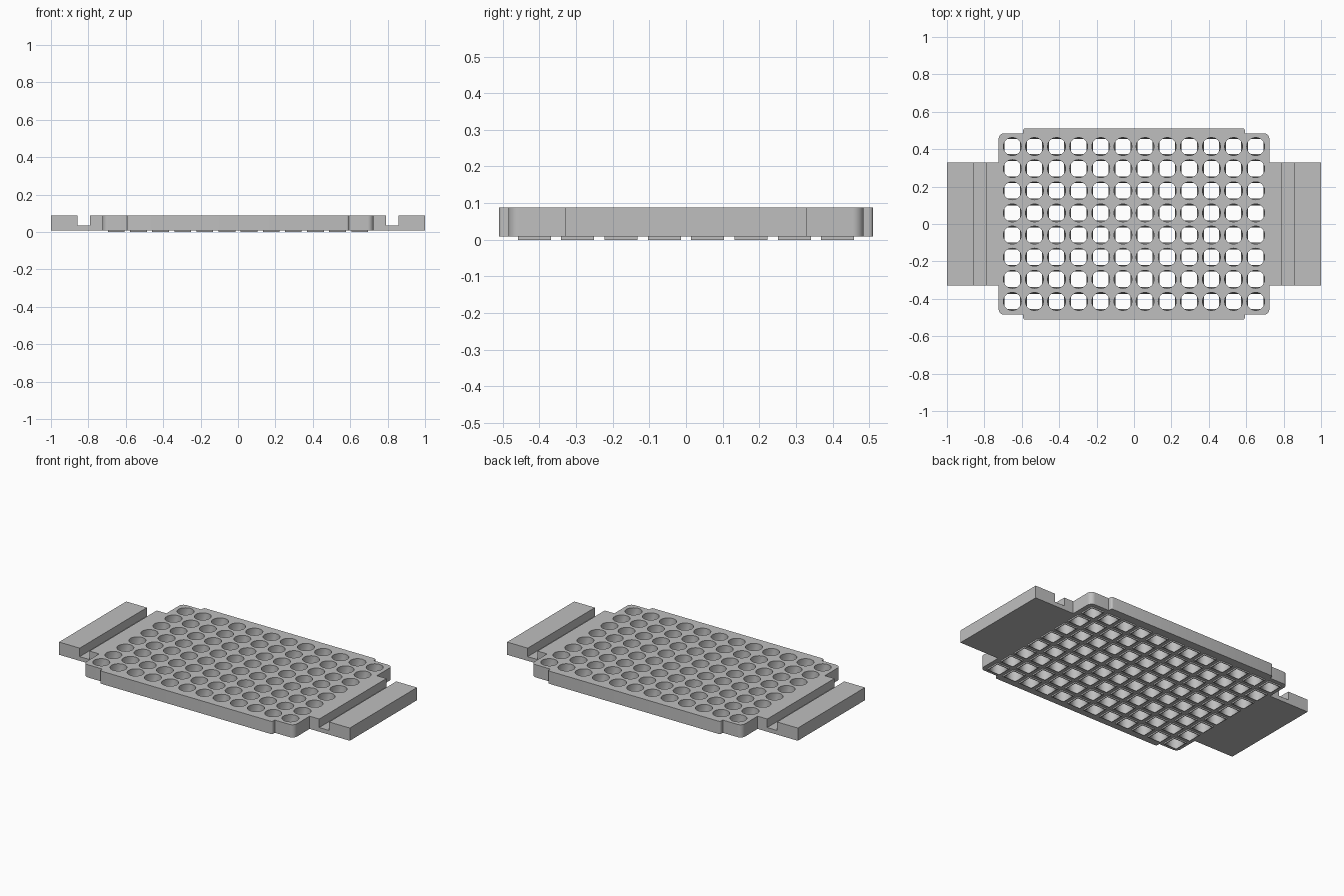
import bpy
import bmesh
from math import pi, cos, sin, radians

cube = bpy.data.objects.get("Cube")
if cube:
    bpy.data.objects.remove(cube, do_unlink=True)

TOP, UNDER = 0.088, 0.009      # plate top and underside heights
PITCH = 0.1183                 # well spacing
COLS, ROWS = 12, 8
RADIUS, INNER, OUTER = 0.048, 0.041, 0.045
SEG = 32

grey = bpy.data.materials.new("light_grey")
grey.use_nodes = True
colour = (0.52, 0.52, 0.52, 1)
grey.diffuse_color = colour
grey.node_tree.nodes["Principled BSDF"].inputs["Base Color"].default_value = colour


def finish(name, bm):
    """Turn a bmesh into a shaded, coloured object."""
    bmesh.ops.recalc_face_normals(bm, faces=bm.faces)
    mesh = bpy.data.meshes.new(name)
    bm.to_mesh(mesh)
    bm.free()
    mesh.materials.append(grey)
    ob = bpy.data.objects.new(name, mesh)
    bpy.context.collection.objects.link(ob)
    bpy.ops.object.select_all(action='DESELECT')
    ob.select_set(True)
    bpy.context.view_layer.objects.active = ob
    bpy.ops.object.shade_smooth_by_angle(angle=radians(30))
    return ob


def arc(cx, cy, r, steps):
    return [(cx + r * cos(pi / 2 * i / steps), cy + r * sin(pi / 2 * i / steps))
            for i in range(steps + 1)]


def loop(bm, points, z):
    """Closed ring of vertices; returns its vertices and edges."""
    verts = [bm.verts.new((x, y, z)) for x, y in points]
    edges = [bm.edges.new((v, verts[(i + 1) % len(verts)])) for i, v in enumerate(verts)]
    return verts, edges


def bridge(bm, low, high):
    n = len(low)
    for i in range(n):
        j = (i + 1) % n
        bm.faces.new((low[i], low[j], high[j], high[i]))


def square(cx, cy, h):
    return [(cx + h, cy + h), (cx - h, cy + h), (cx - h, cy - h), (cx + h, cy - h)]


# Plate outline: rounded corners with a shallow step, mirrored to four quadrants
quarter = arc(0.693, 0.454, 0.031, 8) + [(0.593, 0.485)] + arc(0.581, 0.499, 0.012, 4)
half = quarter + [(-x, y) for x, y in reversed(quarter)]
outline = half + [(x, -y) for x, y in reversed(half)]

bm = bmesh.new()
top_ring, top_edges = loop(bm, outline, TOP)
low_ring, low_edges = loop(bm, outline, UNDER)
bridge(bm, low_ring, top_ring)

# Wells: round at the top, square at the bottom, with a thin square collar below
for col in range(COLS):
    for row in range(ROWS):
        cx = (col - (COLS - 1) / 2) * PITCH
        cy = (row - (ROWS - 1) / 2) * PITCH
        circle = [(cx + RADIUS * cos(2 * pi * i / SEG), cy + RADIUS * sin(2 * pi * i / SEG))
                  for i in range(SEG)]
        rim, rim_edges = loop(bm, circle, TOP)
        mouth, _ = loop(bm, square(cx, cy, INNER), 0)
        foot, _ = loop(bm, square(cx, cy, OUTER), 0)
        collar, collar_edges = loop(bm, square(cx, cy, OUTER), UNDER)
        top_edges += rim_edges
        low_edges += collar_edges
        bridge(bm, mouth, foot)
        bridge(bm, foot, collar)
        q = SEG // 4
        for k in range(4):
            for i in range(k * q, (k + 1) * q):
                bm.faces.new((mouth[k], rim[i], rim[(i + 1) % SEG]))
            bm.faces.new((mouth[k], rim[(k + 1) * q % SEG], mouth[(k + 1) % 4]))

bmesh.ops.triangle_fill(bm, edges=top_edges, use_beauty=True, normal=(0, 0, 1))
bmesh.ops.triangle_fill(bm, edges=low_edges, use_beauty=True, normal=(0, 0, -1))
finish("well_plate", bm)

# Side arms: slotted profile extruded across the depth
profile = [(0.724, UNDER), (1, UNDER), (1, TOP), (0.858, TOP),
           (0.858, 0.035), (0.79, 0.035), (0.79, TOP), (0.724, TOP)]
for name, side in (("left_arm", 1), ("right_arm", -1)):
    bm = bmesh.new()
    face = bm.faces.new([bm.verts.new((side * x, -0.33, z)) for x, z in profile])
    sweep = bmesh.ops.extrude_face_region(bm, geom=[face])["geom"]
    bmesh.ops.translate(bm, vec=(0, 0.66, 0),
                        verts=[v for v in sweep if isinstance(v, bmesh.types.BMVert)])
    finish(name, bm)
